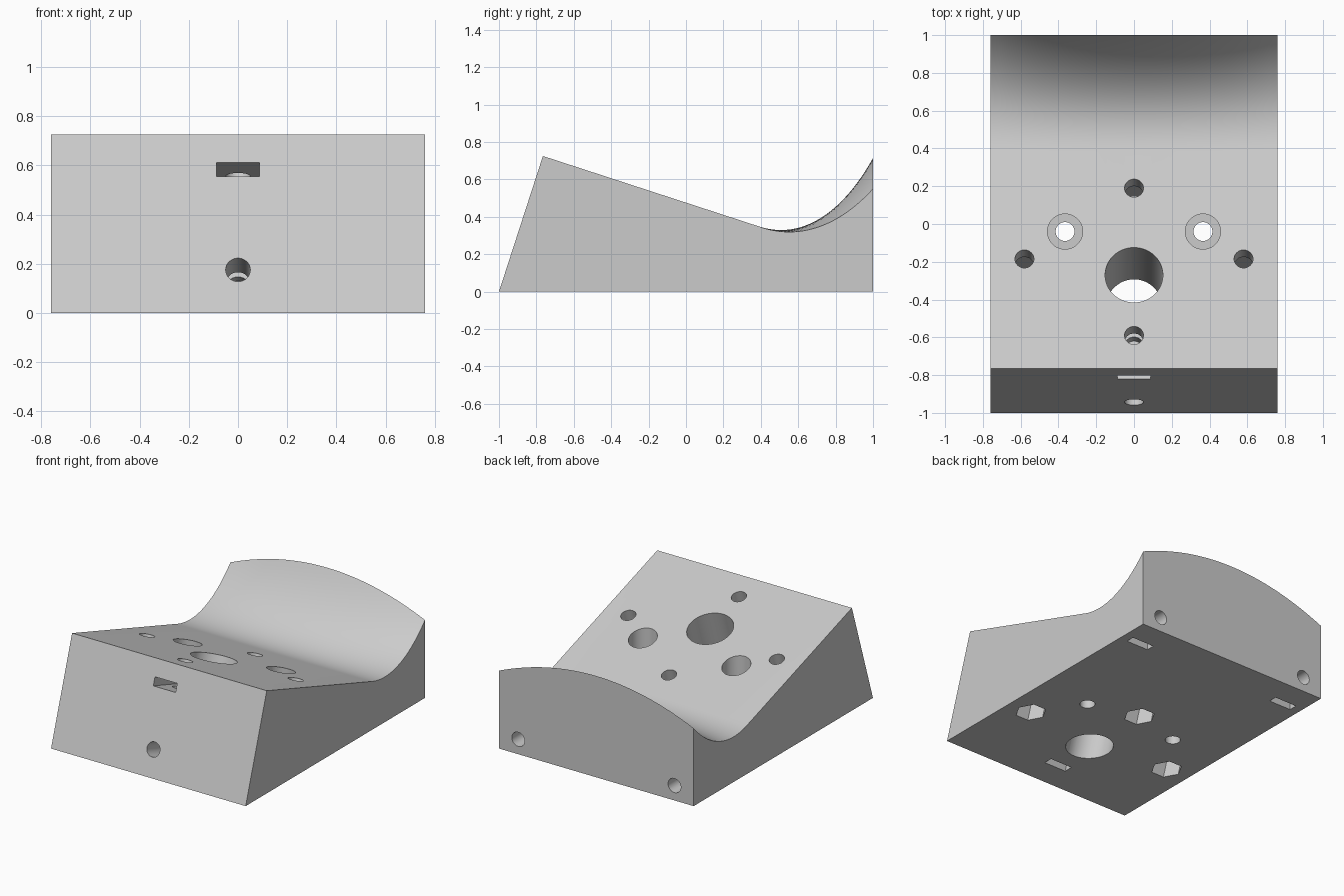
import bpy, bmesh, math
from mathutils import Vector, Matrix

if "Cube" in bpy.data.objects:
    bpy.data.objects.remove(bpy.data.objects["Cube"], do_unlink=True)

HALF = 0.76
TILT = -math.atan(0.326)             # lean of the sloped deck
ROT = Matrix.Rotation(TILT, 3, 'X')
ALONG, NORMAL = ROT @ Vector((0, 1, 0)), ROT @ Vector((0, 0, 1))

grey = bpy.data.materials.new("plain grey")
grey.use_nodes = True
grey.diffuse_color = (0.6, 0.6, 0.6, 1)
grey.node_tree.nodes["Principled BSDF"].inputs["Base Color"].default_value = (0.6, 0.6, 0.6, 1)


def bezier(pts, t):
    a, b, c, d = (Vector(p) for p in pts)
    s = 1 - t
    return a * s**3 + b * 3 * s * s * t + c * 3 * s * t * t + d * t**3


def deck(y):
    """Height of the sloped deck."""
    return 0.725 - 0.326 * (y + 0.765)


# Block: side profile swept across x, with a lip that arches in the middle
START = (0.385, deck(0.385))
MIDDLE = [START, (0.62, 0.270), (0.84, 0.425), (1, 0.715)]
EDGE = [START, (0.62, 0.262), (0.84, 0.372), (1, 0.55)]
COLUMNS, STEPS = 32, 28

bm = bmesh.new()
rings = []
for i in range(COLUMNS + 1):
    f = 2 * i / COLUMNS - 1
    profile = [Vector((-1, 0)), Vector((-0.765, 0.725))]
    for k in range(STEPS + 1):
        t = k / STEPS
        profile.append(bezier(EDGE, t).lerp(bezier(MIDDLE, t), 1 - f * f))
    profile.append(Vector((1, 0)))
    rings.append([bm.verts.new((f * HALF, p.x, p.y)) for p in profile])
for a, b in zip(rings, rings[1:]):
    for j in range(len(a)):
        k = (j + 1) % len(a)
        bm.faces.new((a[j], a[k], b[k], b[j]))
bm.faces.new(rings[0])
bm.faces.new(rings[-1])
bmesh.ops.recalc_face_normals(bm, faces=bm.faces)
mesh = bpy.data.meshes.new("wedge_block")
bm.to_mesh(mesh)
bm.free()
block = bpy.data.objects.new("wedge_block", mesh)
bpy.context.collection.objects.link(block)
mesh.materials.append(grey)

cutters = []


def register(name):
    ob = bpy.context.object
    ob.name = name
    ob.hide_render = True
    ob.data.materials.append(grey)
    cutters.append(ob)


def drill(name, point, direction, start, end, radius, sides=48):
    """Round or hexagonal cutter along a direction, between two distances."""
    point, direction = Vector(point), Vector(direction).normalized()
    angle = math.atan2(-direction.y, direction.z)
    bpy.ops.mesh.primitive_cylinder_add(
        vertices=sides, radius=radius, depth=end - start,
        location=point + direction * (start + end) / 2)
    turn = Matrix.Rotation(angle, 4, 'X') @ Matrix.Rotation(math.pi / 6, 4, 'Z')
    bpy.context.object.rotation_euler = turn.to_euler()
    register(name)


def slot(name, centre, size, angle):
    bpy.ops.mesh.primitive_cube_add(size=1, location=centre, rotation=(angle, 0, 0))
    bpy.context.object.scale = size
    register(name)


# Large bore through the deck
drill("main_bore", (0, -0.27, deck(-0.27)), NORMAL, -1, 0.2, 0.153, 64)

# Deck screw holes with hexagonal nut pockets open to the base
for x, y in ((0.58, -0.185), (-0.58, -0.185), (0, 0.19)):
    p = (x, y, deck(y))
    drill("deck_hole", p, NORMAL, -0.14, 0.1, 0.05)
    drill("nut_pocket", p, NORMAL, -0.75, -0.12, 0.1, 6)

# Upright counterbored mounting holes
for x in (-0.365, 0.365):
    drill("mount_hole", (x, -0.04, 0), (0, 0, 1), -0.1, 0.8, 0.05)
    drill("mount_counterbore", (x, -0.04, 0), (0, 0, 1), 0.15, 0.8, 0.093)

# Front deck hole with its nut slot in the front face
p = Vector((0, -0.59, deck(-0.59)))
drill("front_deck_hole", p, NORMAL, -0.25, 0.1, 0.05)
slot("front_nut_slot", p - ALONG * 0.08 - NORMAL * 0.15, (0.174, 0.34, 0.06), TILT)

# Front face hole with its nut slot in the base
p = Vector((0, -0.943, 0.175))
drill("front_face_hole", p, ALONG, -0.1, 0.3, 0.05)
slot("front_base_slot", p + ALONG * 0.215 - NORMAL * 0.055, (0.174, 0.06, 0.29), TILT)

# Back face holes with their nut slots in the base
for x in (-0.61, 0.61):
    drill("back_hole", (x, 1, 0.105), (0, -1, 0), -0.1, 0.3, 0.05)
    slot("back_base_slot", (x, 0.79, 0.045), (0.174, 0.06, 0.3), 0)

# Cut everything and tidy up
bpy.ops.object.select_all(action='DESELECT')
bpy.context.view_layer.objects.active = block
block.select_set(True)
for c in cutters:
    mod = block.modifiers.new(c.name, 'BOOLEAN')
    mod.operation, mod.solver, mod.object = 'DIFFERENCE', 'EXACT', c
    bpy.ops.object.modifier_apply(modifier=mod.name)
for c in cutters:
    bpy.data.objects.remove(c, do_unlink=True)
bpy.ops.object.shade_smooth_by_angle(angle=math.radians(25))
